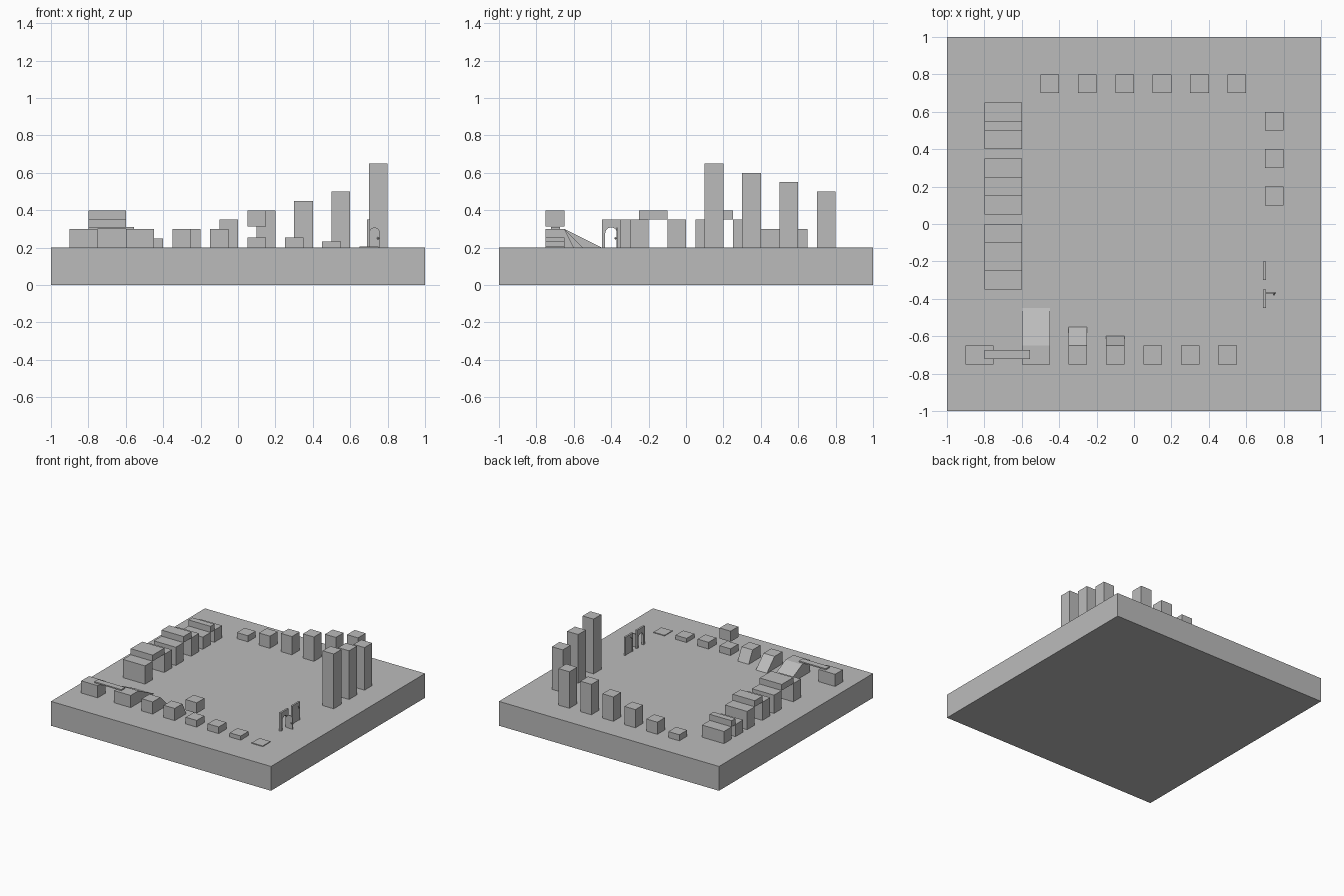
import bpy, bmesh, math

if "Cube" in bpy.data.objects:
    bpy.data.objects.remove(bpy.data.objects["Cube"])

grey = bpy.data.materials.new("plain_grey")
grey.diffuse_color = (0.5, 0.5, 0.5, 1)
grey.use_nodes = True
grey.node_tree.nodes["Principled BSDF"].inputs["Base Color"].default_value = grey.diffuse_color
TOP = 0.2  # height of the base plate


def finish(name, bm):
    bmesh.ops.recalc_face_normals(bm, faces=bm.faces)
    mesh = bpy.data.meshes.new(name)
    bm.to_mesh(mesh)
    bm.free()
    mesh.materials.append(grey)
    ob = bpy.data.objects.new(name, mesh)
    bpy.context.collection.objects.link(ob)
    return ob


def prism(name, outline, axis, lo, hi):
    """Extrude a 2D outline along x or y; outline is (other axis, z)."""
    bm = bmesh.new()
    pts = [(lo, u, z) if axis == 'x' else (u, lo, z) for u, z in outline]
    face = bm.faces.new([bm.verts.new(p) for p in pts])
    ext = bmesh.ops.extrude_face_region(bm, geom=[face])
    move = (hi - lo, 0, 0) if axis == 'x' else (0, hi - lo, 0)
    bmesh.ops.translate(bm, vec=move,
                        verts=[g for g in ext['geom'] if isinstance(g, bmesh.types.BMVert)])
    return finish(name, bm)


def box(name, x0, x1, y0, y1, z0, z1):
    return prism(name, [(y0, z0), (y1, z0), (y1, z1), (y0, z1)], 'x', x0, x1)


def arch(c, half, top, n=12):
    """Round-topped outline from right foot over to left foot."""
    spring = top - half
    arc = [(c + half * math.cos(math.pi * i / n), spring + half * math.sin(math.pi * i / n))
           for i in range(n + 1)]
    return [(c + half, TOP)] + arc + [(c - half, TOP)]


# Base plate
box("base_plate", -1, 1, -1, 1, 0, TOP)

# Back row and right row of rising towers
for i in range(6):
    x = -0.5 + 0.2 * i
    box("back_tower", x, x + 0.1, 0.7, 0.8, TOP, TOP + 0.05 * (i + 1))
for i in range(3):
    y = 0.5 - 0.2 * i
    box("right_tower", 0.7, 0.8, y, y + 0.1, TOP, 0.55 + 0.05 * i)

# Front row: blocks with ramps of three slopes
for x0, x1, foot in ((-0.6, -0.45, -0.45), (-0.35, -0.25, -0.55), (-0.15, -0.05, -0.6)):
    prism("ramp_block", [(-0.75, TOP), (foot, TOP), (-0.65, 0.3), (-0.75, 0.3)], 'x', x0, x1)

# Front row: low steps and the floating cube
for x, h in ((0.1, 0.055), (0.3, 0.055), (0.5, 0.034), (0.7, 0.006)):
    box("low_step", x - 0.05, x + 0.05, -0.75, -0.65, TOP, TOP + h)
box("floating_cube", 0.05, 0.15, -0.75, -0.65, 0.313, 0.4)

# Thin plank between the left block and the long ramp block
box("plank_support", -0.9, -0.75, -0.75, -0.65, TOP, 0.3)
box("plank", -0.8, -0.555, -0.723, -0.673, 0.3, 0.31)

# Left side: three bridges with growing spans
for y0, span, z in ((0.4, 0.05, 0.3), (0.05, 0.1, 0.35), (-0.35, 0.15, 0.35)):
    y1 = y0 + 0.1 + span
    box("bridge_pier", -0.8, -0.6, y0, y0 + 0.1, TOP, z)
    box("bridge_pier", -0.8, -0.6, y1, y1 + 0.1, TOP, z)
    box("bridge_deck", -0.8, -0.6, y0 + 0.1, y1, z, z + 0.05)

# Door frames: square outside, round-topped opening
for c, half, top in ((-0.4, 0.032, 0.308), (-0.25, 0.038, 0.33)):
    outline = [(c - 0.05, TOP), (c - 0.05, 0.35), (c + 0.05, 0.35), (c + 0.05, TOP)]
    prism("door_frame", outline + arch(c, half, top), 'x', 0.69, 0.705)

# Closed door leaf, open door leaf and its knob
prism("closed_door", arch(-0.25, 0.038, 0.33), 'x', 0.694, 0.701)
prism("open_door", arch(0.73, 0.028, 0.308), 'y', -0.372, -0.366)
bm = bmesh.new()
bmesh.ops.create_uvsphere(bm, u_segments=12, v_segments=8, radius=0.006)
bmesh.ops.translate(bm, vec=(0.748, -0.376, 0.25), verts=bm.verts)
finish("door_knob", bm)
